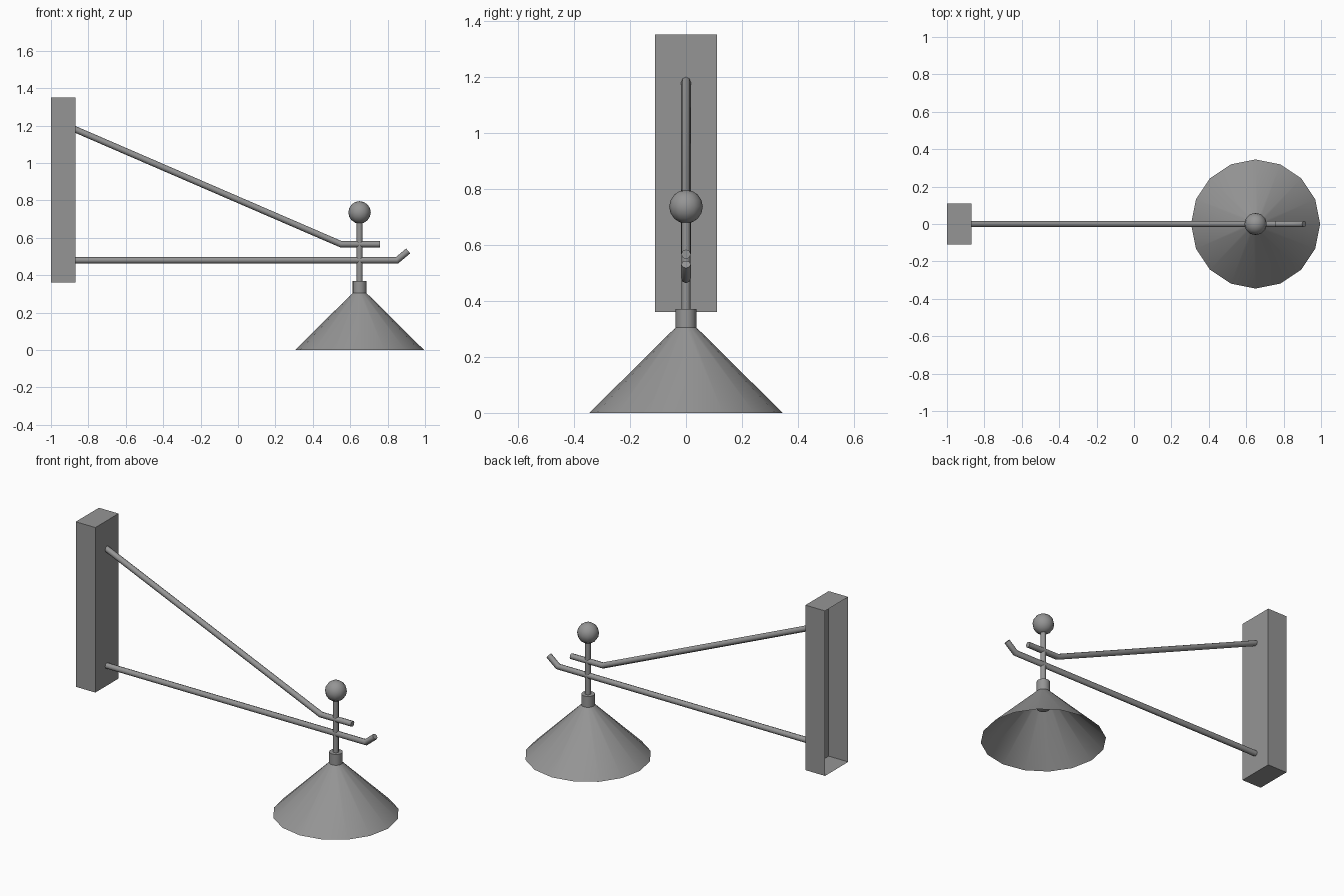
import bpy, bmesh
from math import radians
from mathutils import Vector, Matrix

cube = bpy.data.objects.get("Cube")
if cube:
    bpy.data.objects.remove(cube, do_unlink=True)

metal = bpy.data.materials.new("grey_metal")
metal.use_nodes = True
GREY = (0.3, 0.3, 0.3, 1)
metal.diffuse_color = GREY
metal.node_tree.nodes["Principled BSDF"].inputs["Base Color"].default_value = GREY

LAMP_X = 0.65


def finish(name, bm, smooth=True):
    mesh = bpy.data.meshes.new(name)
    bm.to_mesh(mesh)
    bm.free()
    mesh.materials.append(metal)
    obj = bpy.data.objects.new(name, mesh)
    bpy.context.collection.objects.link(obj)
    if smooth:
        bpy.ops.object.select_all(action="DESELECT")
        obj.select_set(True)
        bpy.context.view_layer.objects.active = obj
        bpy.ops.object.shade_smooth_by_angle(angle=radians(50))
    return obj


def turned(name, bottom, top, r_bottom, r_top, sides, caps=True):
    """Upright cone or cylinder on the lamp axis."""
    bm = bmesh.new()
    bmesh.ops.create_cone(bm, cap_ends=caps, segments=sides, radius1=r_bottom,
                          radius2=r_top, depth=top - bottom,
                          matrix=Matrix.Translation((LAMP_X, 0, (bottom + top) / 2)))
    return finish(name, bm)


def pipe(name, path, radius=0.017, sides=8):
    """Mitred pipe along (x, z) points in the y = 0 plane."""
    pts = [Vector((x, 0, z)) for x, z in path]
    bm = bmesh.new()
    rings = []
    side = Vector((0, 1, 0))
    for i, p in enumerate(pts):
        before = (p - pts[i - 1]).normalized() if i else None
        after = (pts[i + 1] - p).normalized() if i + 1 < len(pts) else None
        before, after = before or after, after or before
        along = (before + after).normalized()
        up = along.cross(side) / along.dot(after)
        ring = []
        for k in range(sides):
            turn = Matrix.Rotation(radians(360 * k / sides), 2) @ Vector((1, 0))
            ring.append(bm.verts.new(p + radius * (side * turn.x + up * turn.y)))
        rings.append(ring)
    for a, b in zip(rings, rings[1:]):
        for k in range(sides):
            n = (k + 1) % sides
            bm.faces.new((a[k], a[n], b[n], b[k]))
    bm.faces.new(rings[0])
    bm.faces.new(rings[-1])
    bmesh.ops.recalc_face_normals(bm, faces=bm.faces)
    return finish(name, bm)


# Wall mount: box with an open back
bm = bmesh.new()
bmesh.ops.create_cube(bm, size=1, matrix=Matrix.Translation((-0.935, 0, 0.855))
                      @ Matrix.Diagonal((0.13, 0.22, 0.99, 1)))
bmesh.ops.delete(bm, geom=[f for f in bm.faces if f.normal.x < -0.9], context="FACES")
finish("wall_mount", bm, smooth=False)

# Support arms
pipe("upper_arm", [(-0.88, 1.184), (0.55, 0.566), (0.76, 0.566)])
pipe("lower_arm", [(-0.88, 0.48), (0.85, 0.48), (0.91, 0.53)])

# Hanging rod with its ball finial
turned("hanging_rod", 0.36, 0.70, 0.016, 0.016, 8)
bm = bmesh.new()
bmesh.ops.create_uvsphere(bm, u_segments=12, v_segments=8, radius=0.06,
                          matrix=Matrix.Translation((LAMP_X, 0, 0.736)))
finish("ball_finial", bm)

# Lamp socket and open shade
turned("lamp_socket", 0.20, 0.37, 0.037, 0.037, 16)
turned("lamp_shade", 0, 0.305, 0.345, 0.037, 16, caps=False)
